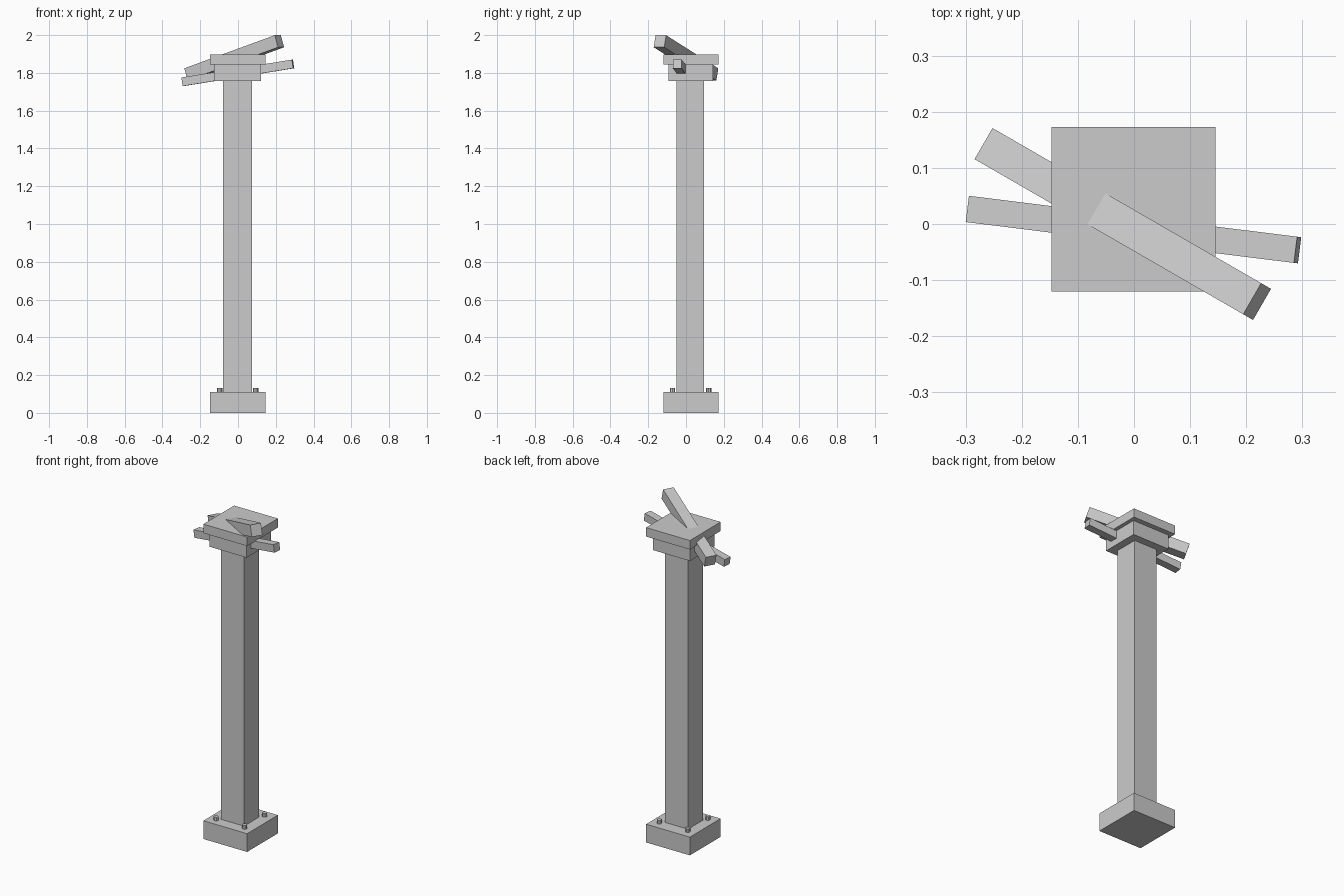
import bpy
from math import radians

if "Cube" in bpy.data.objects:
    bpy.data.objects.remove(bpy.data.objects["Cube"])


def box(name, center, size, tilt=0, turn=0):
    """Box whose +x end is raised by tilt, then turned about z (degrees)."""
    bpy.ops.mesh.primitive_cube_add(size=1, location=center,
                                    rotation=(0, radians(-tilt), radians(turn)))
    ob = bpy.context.object
    ob.name = name
    ob.scale = size
    bpy.ops.object.transform_apply(location=False, rotation=False, scale=True)
    return ob


def slab(name, x, y, z):
    """Upright box from its (min, max) ranges."""
    return box(name, [(a + b) / 2 for a, b in (x, y, z)],
               [b - a for a, b in (x, y, z)])


# Base, post and stepped cap
slab("base", (-0.147, 0.145), (-0.12, 0.173), (0, 0.11))
slab("post", (-0.08, 0.075), (-0.05, 0.095), (0.11, 1.757))
slab("lower_cap", (-0.126, 0.122), (-0.092, 0.142), (1.757, 1.844))
slab("upper_cap", (-0.147, 0.145), (-0.12, 0.173), (1.844, 1.898))

# Bolts on the base corners
for i, x in enumerate((-0.096, 0.094)):
    for j, y in enumerate((-0.071, 0.12)):
        bpy.ops.mesh.primitive_cylinder_add(vertices=8, radius=0.014, depth=0.03,
                                            location=(x, y, 0.117))
        bpy.context.object.name = f"bolt_{i}{j}"

# Skewed beams passing through the cap
box("large_beam", (-0.02, 0, 1.88), (0.58, 0.064, 0.067), 17.6, -30)
box("small_beam", (-0.001, -0.01, 1.80), (0.597, 0.047, 0.046), 9.1, -7.1)
